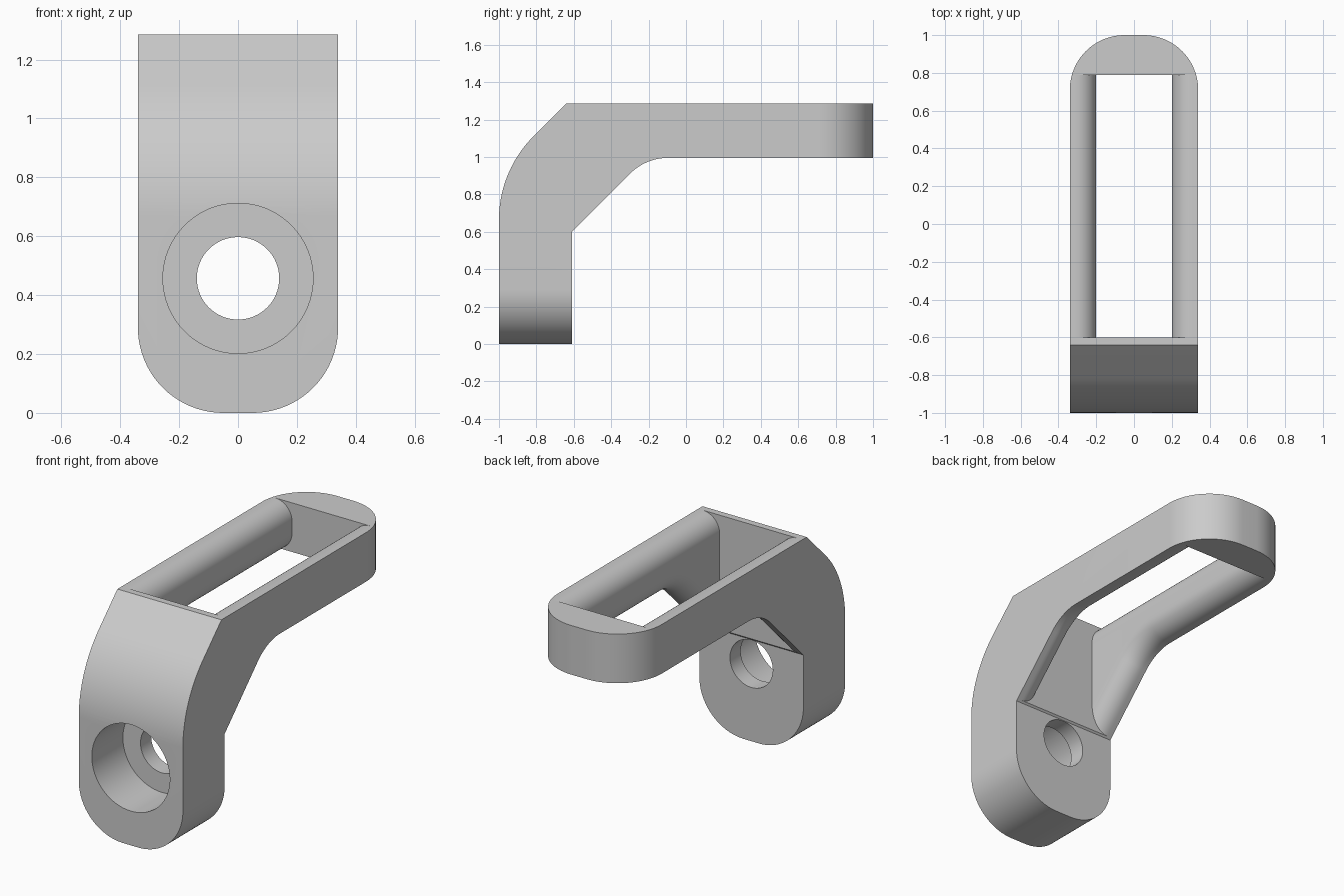
import bpy, bmesh
from math import sin, cos, pi, radians, sqrt
from mathutils import Vector

HALF, TOP, UNDER = 0.34, 1.285, 0.995   # half width, arm top, arm underside
SLOT, ROUND, CORNER = 0.2, 0.11, 0.29   # slot half width, rail rounding, outline radius

if "Cube" in bpy.data.objects:
    bpy.data.objects.remove(bpy.data.objects["Cube"])

grey = bpy.data.materials.new("plain grey")
grey.use_nodes = True
colour = (0.6, 0.6, 0.6, 1)
grey.diffuse_color = colour
grey.node_tree.nodes["Principled BSDF"].inputs["Base Color"].default_value = colour


def make_object(name, bm):
    bmesh.ops.recalc_face_normals(bm, faces=bm.faces)
    mesh = bpy.data.meshes.new(name)
    bm.to_mesh(mesh)
    bm.free()
    mesh.materials.append(grey)
    obj = bpy.data.objects.new(name, mesh)
    bpy.context.collection.objects.link(obj)
    return obj


def arc(cy, cz, r, start, end, n=16):
    angles = [radians(start + (end - start) * i / n) for i in range(n + 1)]
    return [(cy + r * cos(a), cz + r * sin(a)) for a in angles]


def cut(target, cutter):
    cutter.hide_render = True
    mod = target.modifiers.new("cut", "BOOLEAN")
    mod.operation, mod.solver, mod.object = "DIFFERENCE", "EXACT", cutter
    bpy.context.view_layer.objects.active = target
    bpy.ops.object.modifier_apply(modifier=mod.name)
    bpy.data.objects.remove(cutter)


# Bracket body: side profile extruded across the width
bend = arc(-0.095, UNDER - 0.29, 0.29, 135, 90)
profile = [(-1, 0), (-0.61, 0), (-0.61, 0.6)] + bend
profile += [(1, UNDER), (1, TOP), (-0.64, TOP)]
profile += arc(-0.37, 0.665, 0.63, 135, 180, 24)
bm = bmesh.new()
face = bm.faces.new([bm.verts.new((-HALF, y, z)) for y, z in profile])
extruded = bmesh.ops.extrude_face_region(bm, geom=[face])["geom"]
moved = [v for v in extruded if isinstance(v, bmesh.types.BMVert)]
bmesh.ops.translate(bm, verts=moved, vec=(2 * HALF, 0, 0))
bmesh.ops.recalc_face_normals(bm, faces=bm.faces)

# Round the foot corners and the arm tip corners
corners = []
for e in bm.edges:
    a, b = e.verts
    if abs(a.co.x - b.co.x) < 0.01:
        at_foot = max(a.co.z, b.co.z) < 0.01
        at_tip = min(a.co.y, b.co.y) > 0.99
        if at_foot or at_tip:
            corners.append(e)
bmesh.ops.bevel(bm, geom=corners, offset=CORNER, segments=20, profile=0.5, affect="EDGES")
body = make_object("slotted_angle_bracket", bm)


# Slot cutter: swept along the underside so both rail edges come out rounded
def slot_ring(y, z, normal, end):
    """One cross-section; depth is measured inward from the underside."""
    steps = [pi / 2 * i / 12 for i in range(13)]
    curve = [(SLOT + ROUND * (1 - sin(a)), ROUND * (1 - cos(a))) for a in steps]
    curve = [(SLOT + ROUND, -0.2)] + curve
    mid_y = y if end else y + normal.x * ROUND
    half = []
    for x, d in curve:
        if end:
            half.append((x, y, z + d / normal.y))
        else:
            half.append((x, y + normal.x * d, z + normal.y * d))
    half += [(x, mid_y, TOP - d) for x, d in reversed(curve)]
    return half + [(-x, py, pz) for x, py, pz in reversed(half)]


slanted = Vector((-1, 1)) / sqrt(2)
rings = [slot_ring(-0.6, 0.61, slanted, True)]
for i, (y, z) in enumerate(bend):
    a = radians(135 - 45 * i / (len(bend) - 1))
    rings.append(slot_ring(y, z, Vector((cos(a), sin(a))), False))
rings.append(slot_ring(0.79, UNDER, Vector((0, 1)), True))

bm = bmesh.new()
loops = [[bm.verts.new(p) for p in ring] for ring in rings]
for first, second in zip(loops, loops[1:]):
    for i in range(len(first)):
        bm.faces.new((first[i - 1], first[i], second[i], second[i - 1]))
bm.faces.new(loops[0])
bm.faces.new(loops[-1])
cut(body, make_object("slot_cutter", bm))

# Counterbored screw hole through the foot: stepped cylinder cutter
bm = bmesh.new()
steps = [(-1.2, 0.255), (-0.71, 0.255), (-0.71, 0.14), (-0.5, 0.14)]
loops = []
for y, r in steps:
    loops.append([bm.verts.new((px, y, pz)) for px, pz in arc(0, 0.457, r, 0, 360, 64)[:-1]])
for first, second in zip(loops, loops[1:]):
    for i in range(len(first)):
        bm.faces.new((first[i - 1], first[i], second[i], second[i - 1]))
bm.faces.new(loops[0])
bm.faces.new(loops[-1])
cut(body, make_object("screw_hole_cutter", bm))

# Smooth curved surfaces, keep hard edges
bpy.ops.object.select_all(action="DESELECT")
body.select_set(True)
bpy.context.view_layer.objects.active = body
bpy.ops.object.shade_smooth_by_angle(angle=radians(25))
